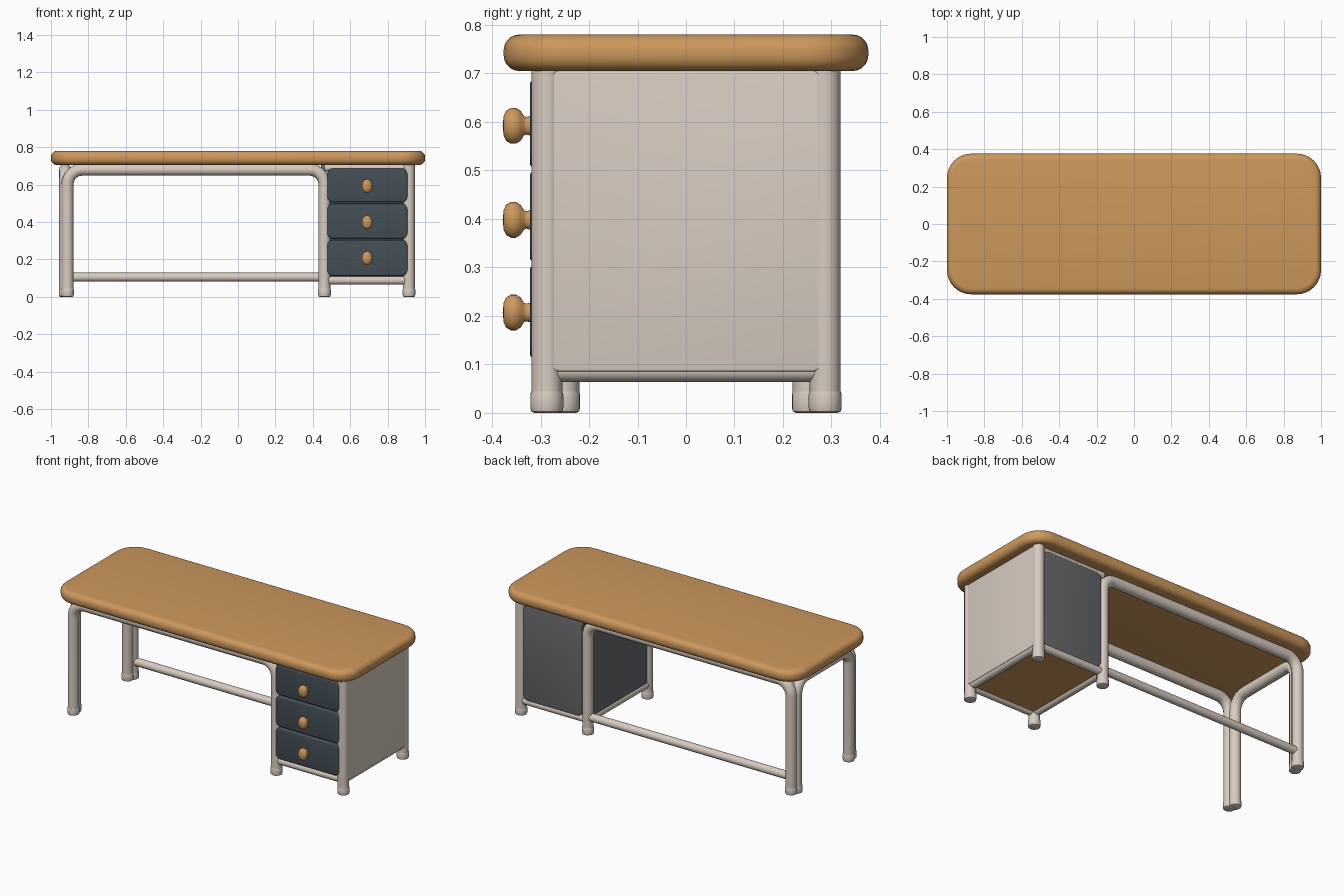
import bpy, bmesh
from math import sin, cos, pi, radians
from mathutils import Vector, Matrix

cube = bpy.data.objects.get("Cube")
if cube:
    bpy.data.objects.remove(cube, do_unlink=True)


def material(name, rgb):
    lin = [((c / 255 + 0.055) / 1.055) ** 2.4 for c in rgb] + [1]
    m = bpy.data.materials.new(name)
    m.use_nodes = True
    m.diffuse_color = lin
    bsdf = m.node_tree.nodes["Principled BSDF"]
    bsdf.inputs["Base Color"].default_value = lin
    bsdf.inputs["Roughness"].default_value = 0.6
    return m


wood = material("warm wood", (205, 152, 92))
cream = material("cream paint", (216, 204, 193))
slate = material("slate drawer", (68, 79, 86))
grey = material("grey panel", (103, 106, 107))


def activate(ob):
    bpy.ops.object.select_all(action="DESELECT")
    ob.select_set(True)
    bpy.context.view_layer.objects.active = ob


def finish(bm, name, mat, bevel=0, segments=3):
    bmesh.ops.recalc_face_normals(bm, faces=bm.faces)
    mesh = bpy.data.meshes.new(name)
    bm.to_mesh(mesh)
    bm.free()
    ob = bpy.data.objects.new(name, mesh)
    bpy.context.collection.objects.link(ob)
    mesh.materials.append(mat)
    activate(ob)
    if bevel:
        mod = ob.modifiers.new("soft edge", "BEVEL")
        mod.width, mod.segments = bevel, segments
        mod.limit_method, mod.angle_limit = "ANGLE", radians(40)
        bpy.ops.object.modifier_apply(modifier=mod.name)
    bpy.ops.object.shade_smooth_by_angle(angle=radians(40))
    return ob


def slab(name, mat, axis, centre, width, height, depth, corner, bevel=0, segments=3):
    """Rounded rectangle with thickness along the given axis."""
    bm = bmesh.new()
    verts = []
    steps = 8
    for q, (sx, sy) in enumerate([(1, 1), (-1, 1), (-1, -1), (1, -1)]):
        for i in range(steps + 1):
            a = (q + i / steps) * pi / 2
            verts.append(bm.verts.new((sx * (width / 2 - corner) + corner * cos(a),
                                       sy * (height / 2 - corner) + corner * sin(a),
                                       -depth / 2)))
    face = bm.faces.new(verts)
    ext = bmesh.ops.extrude_face_region(bm, geom=[face])
    top = [v for v in ext["geom"] if isinstance(v, bmesh.types.BMVert)]
    bmesh.ops.translate(bm, verts=top, vec=(0, 0, depth))
    turn = {"z": Matrix(),
            "y": Matrix.Rotation(pi / 2, 4, "X"),
            "x": Matrix.Rotation(pi / 2, 4, "Z") @ Matrix.Rotation(pi / 2, 4, "X")}[axis]
    bmesh.ops.transform(bm, matrix=Matrix.Translation(centre) @ turn, verts=bm.verts)
    return finish(bm, name, mat, bevel, segments)


def tube(name, points, radius, mat=cream):
    curve = bpy.data.curves.new(name, "CURVE")
    curve.dimensions = "3D"
    curve.bevel_depth, curve.bevel_resolution = radius, 6
    curve.use_fill_caps = True
    spline = curve.splines.new("POLY")
    spline.points.add(len(points) - 1)
    for p, co in zip(spline.points, points):
        p.co = (*co, 1)
    ob = bpy.data.objects.new(name, curve)
    bpy.context.collection.objects.link(ob)
    curve.materials.append(mat)
    activate(ob)
    bpy.ops.object.convert(target="MESH")
    bpy.ops.object.shade_smooth_by_angle(angle=radians(40))


def arch(name, start, end, top, bend, radius):
    """Two legs joined by a top rail through rounded bends."""
    a, b = Vector((*start, 0)), Vector((*end, 0))
    u = (b - a).normalized()
    up = Vector((0, 0, 1))
    arc = [(bend * (1 - cos(t * pi / 16)), top - bend + bend * sin(t * pi / 16))
           for t in range(9)]
    pts = [a + up * 0.004]
    pts += [a + u * d + up * z for d, z in arc]
    pts += [b - u * d + up * z for d, z in reversed(arc)]
    pts.append(b + up * 0.004)
    tube(name, pts, radius)


def lathe(name, mat, profile, matrix, steps=24):
    bm = bmesh.new()
    vs = [bm.verts.new((r, 0, z)) for r, z in profile]
    edges = [bm.edges.new(pair) for pair in zip(vs, vs[1:])]
    bmesh.ops.spin(bm, geom=vs + edges, cent=(0, 0, 0), axis=(0, 0, 1),
                   angle=2 * pi, steps=steps)
    bmesh.ops.remove_doubles(bm, verts=bm.verts, dist=0.0001)
    bmesh.ops.transform(bm, matrix=matrix, verts=bm.verts)
    return finish(bm, name, mat)


LEG = 0.032
LEG_Y = 0.287
INNER, OUTER = 0.462, 0.914
MID = (INNER + OUTER) / 2

# Table top
slab("table_top", wood, "z", (0, 0, 0.7425), 2, 0.752, 0.075, 0.13, 0.032, 5)

# Leg frames
feet = []
for side, y in (("front", -LEG_Y), ("back", LEG_Y)):
    arch(side + "_leg_frame", (-0.912, y), (INNER, y), 0.68, 0.08, LEG)
    tube(side + "_cabinet_leg", [(OUTER, y, 0.004), (OUTER, y, 0.71)], LEG)
    tube(side + "_cabinet_top_rail", [(INNER, y, 0.69), (OUTER, y, 0.69)], 0.02)
    tube(side + "_cabinet_bottom_rail", [(INNER, y, 0.088), (OUTER, y, 0.088)], 0.023)
    feet += [(-0.912, y), (INNER, y), (OUTER, y), (-0.924, y * 0.88)]
arch("end_leg_frame", (-0.924, -0.252), (-0.924, 0.252), 0.68, 0.08, LEG)
tube("back_stretcher", [(-0.912, LEG_Y, 0.105), (INNER, LEG_Y, 0.105)], 0.024)
for side, x in (("inner", INNER), ("outer", OUTER)):
    tube(side + "_bottom_rail", [(x, -LEG_Y, 0.088), (x, LEG_Y, 0.088)], 0.024)

# Foot caps
cap = [(0, 0), (LEG - 0.006, 0), (LEG, 0.003), (LEG + 0.002, 0.01),
       (LEG + 0.002, 0.038), (LEG, 0.044), (0, 0.044)]
for x, y in feet:
    lathe("foot_cap", cream, cap, Matrix.Translation((x, y, 0)))

# Cabinet panels
slab("outer_side_panel", cream, "x", (0.93, 0, 0.395), 0.58, 0.62, 0.024, 0.03, 0.005)
slab("inner_side_panel", grey, "x", (0.455, 0, 0.4), 0.56, 0.61, 0.02, 0.03)
slab("back_panel", grey, "y", (MID, 0.297, 0.393), 0.40, 0.585, 0.02, 0.035, 0.004)
slab("cabinet_floor", wood, "z", (MID, 0, 0.088), 0.45, 0.57, 0.016, 0.01)
slab("cabinet_front_backing", slate, "y", (MID, -0.288, 0.395), 0.42, 0.6, 0.02, 0.01)

# Drawers with knobs
knob = [(0, -0.002), (0.021, -0.002), (0.018, 0.008), (0.02, 0.013), (0.031, 0.02),
        (0.037, 0.03), (0.037, 0.04), (0.031, 0.05), (0.02, 0.055), (0, 0.057)]
for label, low, high, grip in (("top", 0.506, 0.686, 0.592),
                               ("middle", 0.312, 0.498, 0.398),
                               ("bottom", 0.113, 0.304, 0.207)):
    slab(label + "_drawer", slate, "y", (0.692, -0.305, (low + high) / 2),
         0.428, high - low, 0.034, 0.03, 0.008)
    place = (Matrix.Translation((0.69, -0.321, grip)) @ Matrix.Rotation(pi / 2, 4, "X")
             @ Matrix.Diagonal((0.77, 1, 1, 1)))
    lathe(label + "_knob", wood, knob, place)
